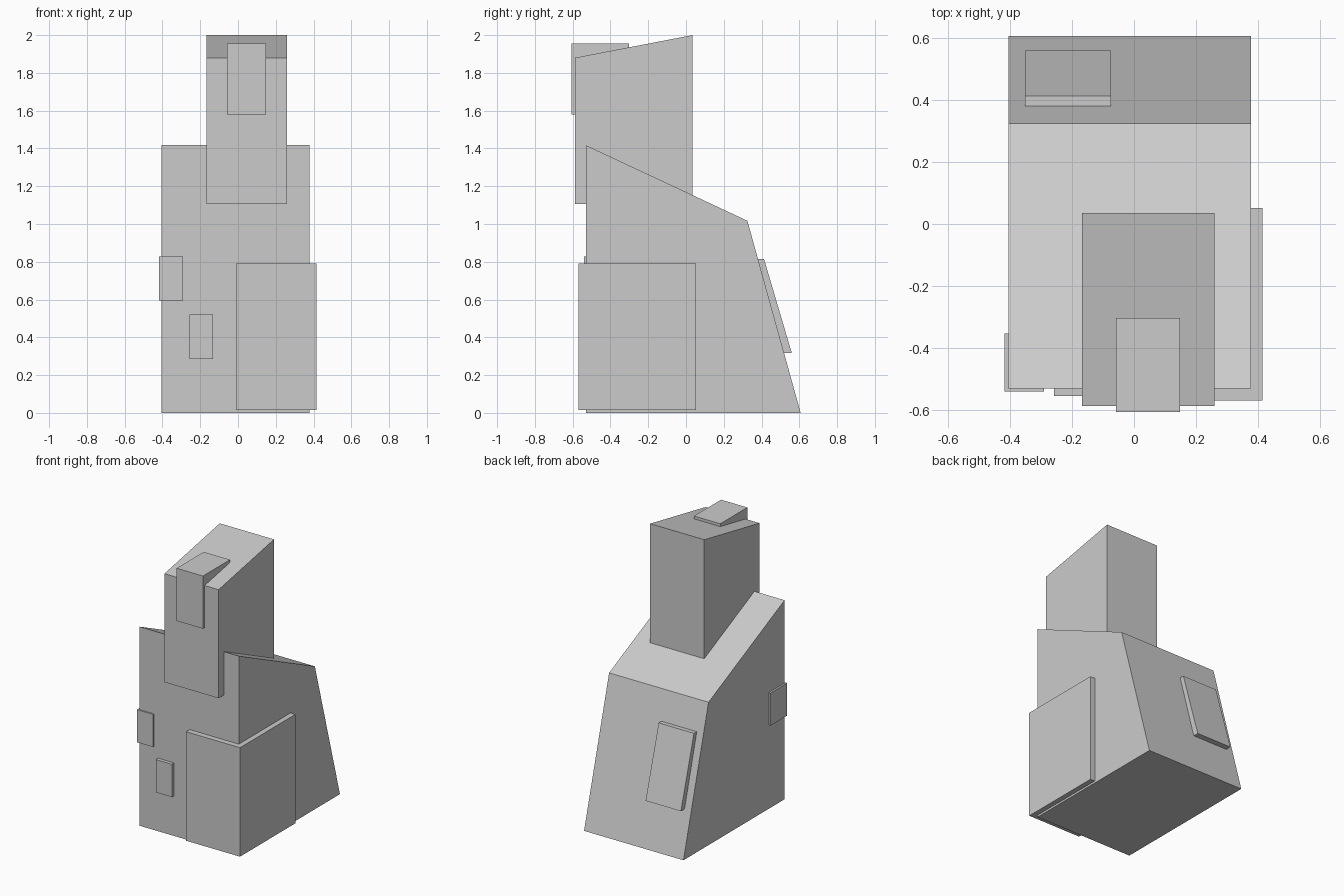
import bpy, bmesh

if "Cube" in bpy.data.objects:
    bpy.data.objects.remove(bpy.data.objects["Cube"])


def prism(name, x0, x1, profile):
    """Extrude a (y, z) side profile from x0 to x1."""
    bm = bmesh.new()
    face = bm.faces.new([bm.verts.new((x0, y, z)) for y, z in profile])
    ext = bmesh.ops.extrude_face_region(bm, geom=[face])
    moved = [v for v in ext["geom"] if isinstance(v, bmesh.types.BMVert)]
    bmesh.ops.translate(bm, verts=moved, vec=(x1 - x0, 0, 0))
    bmesh.ops.recalc_face_normals(bm, faces=bm.faces)
    mesh = bpy.data.meshes.new(name)
    bm.to_mesh(mesh)
    bm.free()
    obj = bpy.data.objects.new(name, mesh)
    bpy.context.collection.objects.link(obj)
    return obj


def box(name, x0, x1, y0, y1, z0, z1):
    return prism(name, x0, x1, [(y0, z0), (y1, z0), (y1, z1), (y0, z1)])


# Main body with sloping roof and leaning back
prism("body", -0.405, 0.378, [(-0.53, 0), (0.607, 0), (0.325, 1.017), (-0.53, 1.417)])

# Tower with slanted top, sunk into the body roof
prism("tower", -0.168, 0.259, [(-0.588, 1.107), (0.035, 1.107), (0.035, 2.0), (-0.588, 1.88)])

# Block on the tower's front top edge
box("tower_front_block", -0.058, 0.149, -0.607, -0.303, 1.58, 1.955)

# Large block wrapping the front right corner
box("corner_block", -0.01, 0.415, -0.57, 0.052, 0.014, 0.79)

# Small block wrapping the front left edge
box("edge_block", -0.418, -0.29, -0.541, -0.354, 0.595, 0.827)

# Small raised plate on the front
box("front_plate", -0.258, -0.132, -0.555, -0.45, 0.286, 0.52)

# Raised plate lying on the leaning back
prism("back_plate", -0.352, -0.074, [(0.51, 0.317), (0.56, 0.317), (0.413, 0.815), (0.372, 0.815)])
